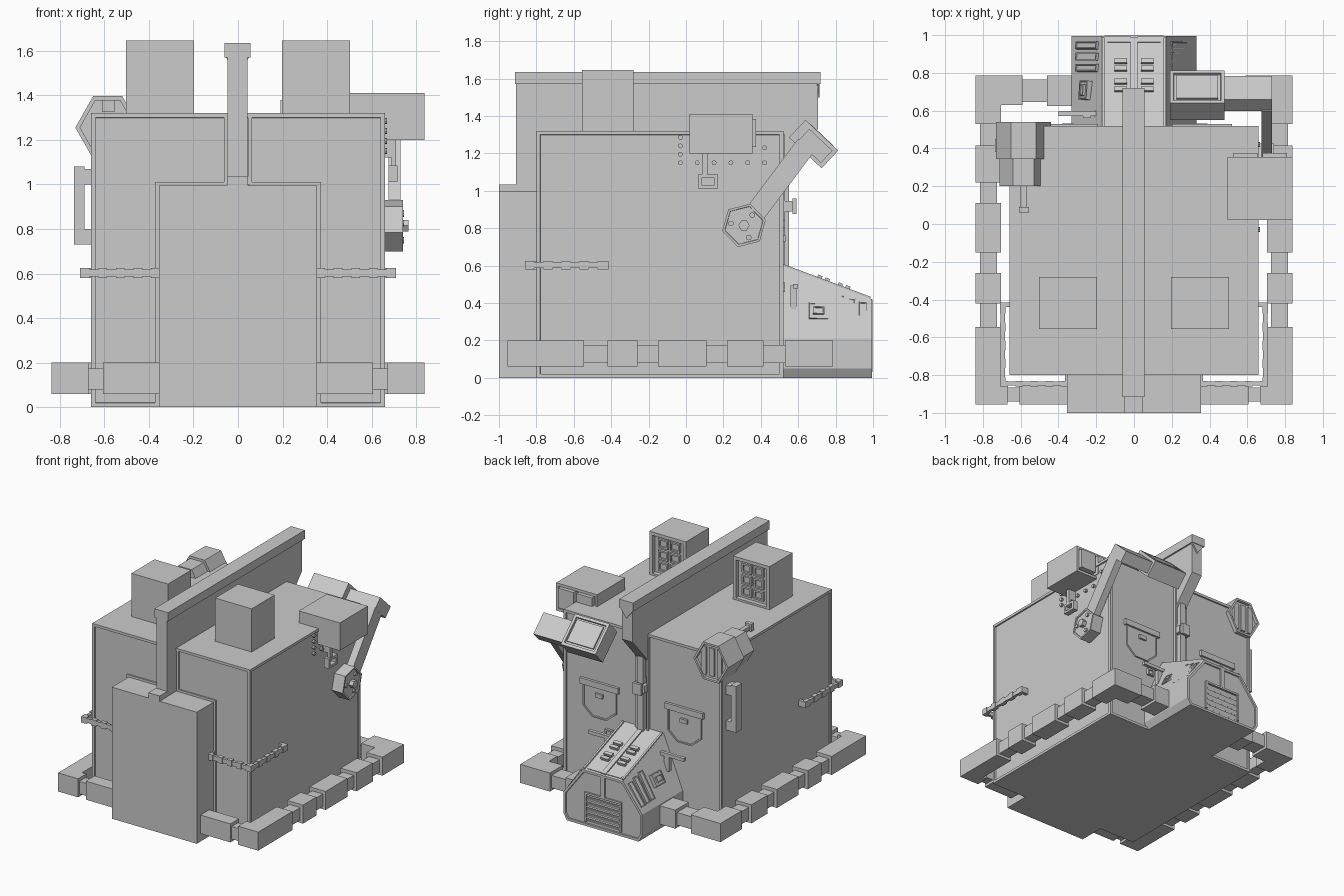
import bpy, bmesh, math
from mathutils import Vector, Matrix

cube = bpy.data.objects.get("Cube")
if cube:
    bpy.data.objects.remove(cube)

GREY = (0.6, 0.6, 0.6, 1)
grey = bpy.data.materials.new("plain grey")
grey.use_nodes = True
grey.diffuse_color = GREY
grey.node_tree.nodes["Principled BSDF"].inputs["Base Color"].default_value = GREY


def finish(name, bm, recess=None):
    """Turn a bmesh into an object; recess = (list of normals, border, depth)."""
    bmesh.ops.recalc_face_normals(bm, faces=bm.faces[:])
    if recess:
        normals, border, depth = recess
        bm.normal_update()
        faces = [f for f in bm.faces if any(f.normal.dot(Vector(n).normalized()) > 0.99 for n in normals)]
        for f in faces:
            bmesh.ops.inset_region(bm, faces=[f], thickness=border, use_even_offset=True)
            bmesh.ops.inset_region(bm, faces=[f], thickness=0.002, depth=-depth)
    mesh = bpy.data.meshes.new(name)
    bm.to_mesh(mesh)
    bm.free()
    mesh.materials.append(grey)
    obj = bpy.data.objects.new(name, mesh)
    bpy.context.scene.collection.objects.link(obj)
    return obj


def slab(name, centre, size, along=(1, 0, 0), up=(0, 0, 1), recess=None):
    """Box with its local x on `along` and local z on `up`."""
    z = Vector(up).normalized()
    x = Vector(along)
    x = (x - z * x.dot(z)).normalized()
    rot = Matrix((x, z.cross(x), z)).transposed().to_4x4()
    bm = bmesh.new()
    bmesh.ops.create_cube(bm, size=1, matrix=Matrix.Translation(centre) @ rot @ Matrix.Diagonal((*size, 1)))
    return finish(name, bm, recess)


def box(name, x, y, z, recess=None):
    spans = (x, y, z)
    return slab(name, [sum(s) / 2 for s in spans], [abs(s[1] - s[0]) for s in spans], recess=recess)


def prism(name, points, axis, start, end, recess=None):
    """Extrude a profile along x (points are y, z) or y (points are x, z)."""
    bm = bmesh.new()
    place = (lambda p, d: (d, *p)) if axis == "x" else (lambda p, d: (p[0], d, p[1]))
    a, b = [[bm.verts.new(place(p, d)) for p in points] for d in (start, end)]
    bm.faces.new(a)
    bm.faces.new(b)
    for i in range(len(a)):
        j = i - 1
        bm.faces.new((a[j], a[i], b[i], b[j]))
    return finish(name, bm, recess)


def ring(cx, cz, r, n, turn=0.0):
    return [(cx + r * math.cos(turn + math.tau * i / n), cz + r * math.sin(turn + math.tau * i / n)) for i in range(n)]


def both(name, x, y, z, recess=None):
    for side, s in (("left", 1), ("right", -1)):
        box(side + "_" + name, (s * x[0], s * x[1]), y, z, recess)


BACK = (0, 1, 0)

# Main body, front column and the trim around the column
box("body", (-0.66, 0.66), (-0.8, 0.52), (0, 1.32),
    ([(1, 0, 0), (-1, 0, 0), (0, 1, 0), (0, -1, 0)], 0.02, 0.01))
box("front_column", (-0.355, 0.355), (-1, -0.785), (0, 0.995))
both("column_trim", (0.355, 0.372), (-0.8, -0.785), (0.02, 1.012))
both("shoulder_trim", (0.05, 0.372), (-0.8, -0.785), (0.995, 1.012))
both("beam_trim", (0.045, 0.062), (-0.8, -0.785), (1.0, 1.3))

# Roof beam with its cap, foot and sloping rear end
prism("beam_web", [(-0.91, 0.99), (0.52, 0.99), (0.52, 1.12), (0.705, 1.33), (0.705, 1.57), (-0.91, 1.57)],
      "x", -0.047, 0.043)
box("beam_cap", (-0.06, 0.055), (-0.915, 0.72), (1.57, 1.635))
box("beam_foot", (-0.05, 0.045), (-1, -0.9), (0.99, 1.035))
prism("beam_end_plate", [(-0.055, 1.57), (0.05, 1.57), (0, 1.5)], "y", 0.7, 0.715)

# Roof lamps with paned windows facing back
for side, s in (("left", 1), ("right", -1)):
    cx = s * 0.35
    box(side + "_roof_lamp", (cx - 0.153, cx + 0.153), (-0.555, -0.28), (1.31, 1.647), ([BACK], 0.025, 0.03))
    for i in range(2):
        for j in range(3):
            px, pz = cx + (i - 0.5) * 0.1, 1.483 + (j - 1) * 0.088
            box(side + "_lamp_pane", (px - 0.04, px + 0.04), (-0.32, -0.292), (pz - 0.035, pz + 0.035), ([BACK], 0.012, 0.01))

# Bumper ring of alternating blocks and links
blocks = [(-0.955, -0.545), (-0.42, -0.26), (-0.15, 0.11), (0.22, 0.415), (0.53, 0.785)]
HIGH, LOW = (0.06, 0.2), (0.08, 0.175)
for b in blocks:
    both("bumper_block", (0.705, 0.838), b, HIGH)
for a, b in zip(blocks, blocks[1:]):
    both("bumper_link", (0.725, 0.815), (a[1] - 0.01, b[0] + 0.01), LOW)
both("front_corner", (0.67, 0.72), (-0.955, -0.855), HIGH)
both("front_link", (0.59, 0.68), (-0.94, -0.865), LOW)
both("front_block", (0.345, 0.605), (-0.955, -0.85), HIGH)
both("back_corner", (0.59, 0.72), (0.63, 0.785), HIGH)
both("back_link", (0.45, 0.6), (0.645, 0.765), LOW)
both("back_block", (0.31, 0.46), (0.625, 0.785), HIGH)

# Chains wrapped around the front corners
for i in range(9):
    t, h = i * 0.044, 0.023 - 0.007 * (i % 2)
    w = 0.015 - 0.004 * (i % 2)
    both("front_chain", (0.35 + t * 0.9, 0.35 + (t + 0.044) * 0.9), (-0.845 - w, -0.845 + w), (0.603 - h, 0.603 + h))
    both("side_chain", (0.695 - w, 0.695 + w), (-0.86 + t * 1.1, -0.86 + (t + 0.044) * 1.1), (0.603 - h, 0.603 + h))
both("chain_anchor", (0.65, 0.71), (-0.44, -0.415), (0.58, 0.625))
both("chain_bracket", (0.34, 0.365), (-0.855, -0.79), (0.58, 0.625))

# Floodlight on the left side with rivets and hook below
box("side_floodlight", (0.495, 0.838), (0.02, 0.355), (1.2, 1.41), ([BACK], 0.02, 0.03))
for x in (0.59, 0.745):
    box("floodlight_pane", (x - 0.065, x + 0.065), (0.3, 0.375), (1.235, 1.385))
rivets = [(-0.03, 1.15 + 0.045 * i) for i in range(4)] + [(0.06 + 0.09 * i, 1.15) for i in range(5)] + [(0.42, 1.23)]
for y, z in rivets:
    prism("rivet", ring(y, z, 0.013, 8), "x", 0.64, 0.668)
box("hook_stem", (0.69, 0.71), (0.085, 0.115), (1.07, 1.21))
box("hook_mount", (0.64, 0.71), (0.085, 0.115), (1.12, 1.2))
for z in (1.012, 1.068):
    box("hook_bar", (0.675, 0.715), (0.065, 0.17), (z, z + 0.018))
for y in (0.065, 0.152):
    box("hook_post", (0.675, 0.715), (y, y + 0.018), (1.012, 1.086))

# Pivot, swinging arm and screen terminal
prism("arm_pivot", ring(0.31, 0.815, 0.12, 6, 0.25), "x", 0.64, 0.74, ([(1, 0, 0)], 0.012, 0.008))
prism("pivot_knob", ring(0.31, 0.815, 0.03, 6), "x", 0.72, 0.765)
for y, z in ring(0.31, 0.815, 0.07, 3, 0.9):
    prism("pivot_bolt", ring(y, z, 0.015, 8), "x", 0.72, 0.745)
slab("terminal_arm", (0.702, 0.475, 1.02), (0.055, 0.56, 0.11), up=(0, -0.8, 0.6))
facing = (0, 0.69, 0.73)
slab("cross_bar", (0.47, 0.69, 1.24), (0.52, 0.17, 0.09), up=facing)
slab("terminal", (0.335, 0.682, 1.25), (0.29, 0.24, 0.13), up=facing, recess=([facing], 0.02, 0.015))
slab("terminal_screen", (0.335, 0.724, 1.294), (0.22, 0.17, 0.012), up=facing)

# Horn with slats on the right side
hexagon = [(-0.73, 1.255), (-0.65, 1.397), (-0.52, 1.397), (-0.44, 1.255), (-0.52, 1.115), (-0.65, 1.115)]
smaller = [(-0.585 + (x + 0.585) * 0.87, 1.255 + (z - 1.255) * 0.87) for x, z in hexagon]
prism("horn_mouth", hexagon, "y", 0.345, 0.54, ([BACK], 0.015, 0.02))
prism("horn_throat", smaller, "y", 0.2, 0.35)
for x in (-0.65, -0.585, -0.52):
    box("horn_slat", (x - 0.02, x + 0.02), (0.51, 0.532), (1.15, 1.36))
box("horn_rod", (-0.6, -0.568), (0.06, 0.21), (1.335, 1.365))
box("horn_rod_tip", (-0.61, -0.555), (0.06, 0.09), (1.325, 1.38))

# Grab handle on the right side
box("handle_grip", (-0.735, -0.69), (0.38, 0.45), (0.73, 1.08))
for z in (0.73, 1.0):
    box("handle_tab", (-0.7, -0.64), (0.38, 0.45), (z, z + 0.07))

# Pipe and valve up the back wall
box("back_pipe", (-0.025, 0.025), (0.5, 0.55), (0.55, 1.15))
both("door_strip", (0.04, 0.055), (0.5, 0.53), (0.55, 1.3))
box("valve_body", (-0.05, 0.05), (0.5, 0.57), (0.89, 0.945))
box("valve_wheel", (-0.035, 0.035), (0.57, 0.59), (0.875, 0.96))

# Shield-shaped hatches on the back wall
for side, cx in (("left", 0.36), ("right", -0.35)):
    outline = [(-0.14, 0.83), (0.14, 0.83), (0.14, 0.64), (0.06, 0.57), (-0.06, 0.57), (-0.14, 0.64)]
    prism(side + "_hatch", [(cx + x, z) for x, z in outline], "y", 0.5, 0.522, ([BACK], 0.01, 0.006))
    box(side + "_hatch_lid", (cx - 0.16, cx + 0.16), (0.5, 0.53), (0.8, 0.845))
    box(side + "_hatch_latch", (cx - 0.03, cx + 0.03), (0.5, 0.532), (0.73, 0.76))
box("wall_switch", (0.25, 0.31), (0.5, 0.53), (0.46, 0.51), ([BACK], 0.01, 0.008))

# Control console: faceted hull that slopes down towards the back
bm = bmesh.new()
low = [(0.33, 0.21), (0.33, 0.05), (0.3, 0)]
loops = []
for y, top in ((0.5, 0.605), (0.995, 0.42)):
    half = [(0.17, top)] + low
    loops.append([bm.verts.new((x, y, z)) for x, z in half + [(-x, z) for x, z in reversed(half)]])
for i in range(8):
    bm.faces.new((loops[0][i - 1], loops[0][i], loops[1][i], loops[1][i - 1]))
for loop in loops:
    bm.faces.new(loop)
finish("console", bm, ([BACK], 0.018, 0.01))

# Console top: edge rails, centre strip and paired keys
slope = Vector((0, 0.185, 0.495))
def on_top(name, x, y, w, d, h):
    slab(name, (x, y, 0.605 - (y - 0.5) * 0.374), (w, d, h), up=slope)
on_top("centre_strip", 0, 0.75, 0.035, 0.5, 0.02)
on_top("front_lip", 0, 0.97, 0.28, 0.02, 0.012)
for s in (1, -1):
    on_top("top_rail", s * 0.162, 0.75, 0.014, 0.5, 0.02)
    for y in (0.71, 0.75, 0.82, 0.86):
        on_top("key", s * 0.07, y, 0.065, 0.025, 0.045)

# Console flanks: vents, small readout and lever
def on_flank(name, s, u, v, du, dv, h):
    a, b, c, d = [Vector(p) for p in ((0.17, 0.5, 0.605), (0.17, 0.995, 0.42), (0.33, 0.995, 0.21), (0.33, 0.5, 0.21))]
    down = d.lerp(c, u) - a.lerp(b, u)
    along = b.lerp(c, v) - a.lerp(d, v)
    p = a.lerp(b, u) + down * v
    n = along.cross(down)
    n = n if n.x > 0 else -n
    flip = lambda q: (s * q.x, q.y, q.z)
    slab(name, flip(p), (dv * down.length, du * along.length, h), flip(down), flip(n), ([flip(n)], 0.006, 0.005))
for s in (1, -1):
    for u in (0.66, 0.78, 0.9):
        on_flank("flank_vent", s, u, 0.5, 0.08, 0.68, 0.016)
    on_flank("readout", s, 0.42, 0.55, 0.2, 0.26, 0.03)
    on_flank("readout_button", s, 0.42, 0.55, 0.12, 0.12, 0.05)
    slab("lever", (s * 0.3, 0.585, 0.49), (0.2, 0.025, 0.025), (s, 0, 0.25))
    slab("lever_mount", (s * 0.25, 0.575, 0.43), (0.04, 0.03, 0.13))

# Console back: grille and conduit
for i in range(5):
    z = 0.05 + i * 0.042
    slab("grille_slat", (0, 0.985, z), (0.28, 0.012, 0.03), up=(0, 0.35, 1))
both("grille_edge", (0.14, 0.155), (0.97, 0.997), (0.03, 0.25))
box("grille_top", (-0.155, 0.155), (0.97, 0.997), (0.24, 0.255))
box("console_conduit", (-0.015, 0.015), (0.97, 0.998), (0.25, 0.42))
